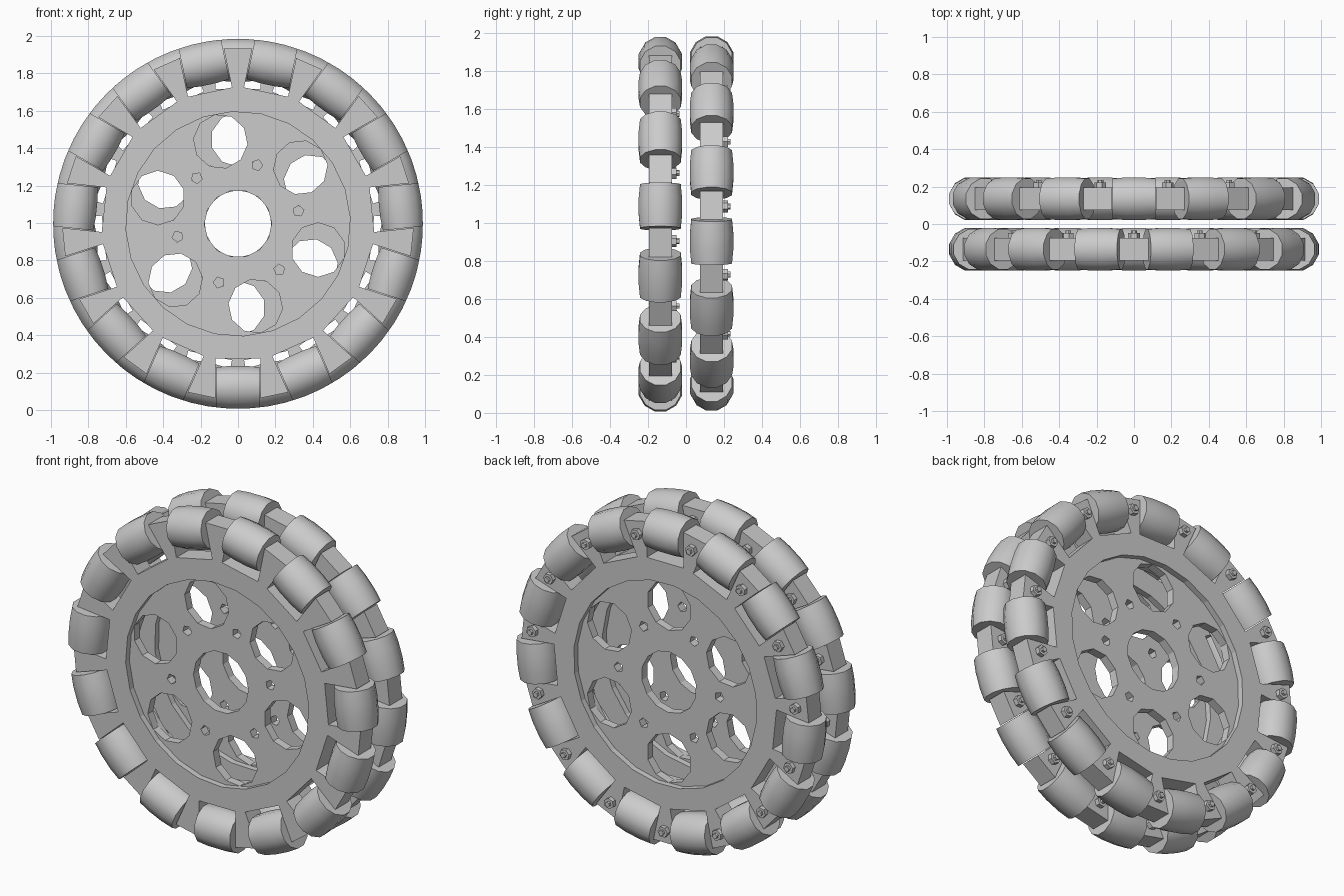
import bpy, bmesh
from math import radians, cos, sin, tau
from mathutils import Matrix, Vector

cube = bpy.data.objects.get("Cube")
if cube:
    bpy.data.objects.remove(cube, do_unlink=True)

COUNT = 15              # rollers per row
STEP = tau / COUNT
CENTRE_Z = 0.996
ROW_Y = 0.135
ROLLER_ORBIT = 0.874

grey = bpy.data.materials.new("light_grey")
grey.use_nodes = True
grey.diffuse_color = (0.6, 0.6, 0.6, 1)
grey.node_tree.nodes["Principled BSDF"].inputs["Base Color"].default_value = (0.6, 0.6, 0.6, 1)


def add_object(name, mesh, matrix):
    ob = bpy.data.objects.new(name, mesh)
    bpy.context.scene.collection.objects.link(ob)
    ob.matrix_world = matrix
    return ob


def circle(radius, sides, centre=(0, 0), turn=0.0):
    return [(centre[0] + radius * cos(turn + tau * i / sides),
             centre[1] + radius * sin(turn + tau * i / sides)) for i in range(sides)]


def polar(radius, angle):
    return radius * cos(angle), radius * sin(angle)


def plate_mesh(name, loops, thickness):
    """Flat plate from an outline and its holes, centred on local z = 0."""
    curve = bpy.data.curves.new(name + "_outline", 'CURVE')
    curve.dimensions = '2D'
    curve.fill_mode = 'BOTH'
    curve.extrude = thickness / 2
    for loop in loops:
        spline = curve.splines.new('POLY')
        spline.points.add(len(loop) - 1)
        for point, (x, y) in zip(spline.points, loop):
            point.co = (x, y, 0, 1)
        spline.use_cyclic_u = True
    temp = add_object(name + "_outline", curve, Matrix())
    bpy.context.view_layer.update()
    deps = bpy.context.evaluated_depsgraph_get()
    mesh = bpy.data.meshes.new_from_object(temp.evaluated_get(deps))
    bpy.data.objects.remove(temp, do_unlink=True)
    bm = bmesh.new()
    bm.from_mesh(mesh)
    bmesh.ops.remove_doubles(bm, verts=bm.verts, dist=0.0001)
    bmesh.ops.recalc_face_normals(bm, faces=bm.faces)
    for face in bm.faces:
        face.smooth = False
    bm.to_mesh(mesh)
    bm.free()
    mesh.name = name
    mesh.materials.clear()
    mesh.materials.append(grey)
    return mesh


def lathe_mesh(name, profile, sides):
    """Closed turned solid about local z from (radius, height) pairs."""
    bm = bmesh.new()
    rings = [[bm.verts.new((x, y, h)) for x, y in circle(r, sides, turn=tau / sides / 2)]
             for r, h in profile]
    for low, high in zip(rings, rings[1:]):
        for i in range(sides):
            j = (i + 1) % sides
            bm.faces.new((low[i], low[j], high[j], high[i]))
    bm.faces.new(rings[0])
    bm.faces.new(rings[-1])
    bmesh.ops.recalc_face_normals(bm, faces=bm.faces)
    mesh = bpy.data.meshes.new(name)
    bm.to_mesh(mesh)
    bm.free()
    mesh.materials.append(grey)
    return mesh


# Rim outline: a rectangular notch for every roller, leaving spokes between
outline = []
for k in range(COUNT):
    turn = Matrix.Rotation(STEP * k, 2)
    for point in ((0.932, -0.12), (0.72, -0.12), (0.72, 0.12), (0.932, 0.12)):
        outline.append(tuple(turn @ Vector(point)))
rim_mesh = plate_mesh("rim", [outline, circle(0.6, 24)], 0.12)

# Recessed web: bore, six large holes and six screw holes
web_loops = [circle(0.61, 24), circle(0.18, 14)]
for k in range(6):
    large = radians(24 + 60 * k)
    small = radians(-6 + 60 * k)
    web_loops.append(circle(0.145, 10, polar(0.45, large), large))
    web_loops.append(circle(0.03, 5, polar(0.33, small), small))
web_mesh = plate_mesh("web", web_loops, 0.05)

# Barrel roller and the small nut with its bolt tip
roller_mesh = lathe_mesh("roller", [(0.111, -0.116), (0.118, -0.045),
                                    (0.118, 0.045), (0.111, 0.116)], 12)
nut_mesh = lathe_mesh("nut", [(0.032, 0), (0.032, 0.028), (0.016, 0.028), (0.016, 0.042)], 6)

# Two rows, staggered by half a step
rollers = []
for row, y, turn in (("front", -ROW_Y, 78), ("back", ROW_Y, 66)):
    frame = (Matrix.Translation((0, y, CENTRE_Z)) @ Matrix.Rotation(radians(90), 4, 'X')
             @ Matrix.Rotation(radians(turn), 4, 'Z'))
    add_object(row + "_rim", rim_mesh, frame)
    add_object(row + "_web", web_mesh, frame)
    for k in range(COUNT):
        spin = frame @ Matrix.Rotation(STEP * k, 4, 'Z')
        rollers.append(add_object(f"{row}_roller_{k + 1}", roller_mesh,
                                  spin @ Matrix.Translation((ROLLER_ORBIT, 0, 0))
                                  @ Matrix.Rotation(radians(90), 4, 'X')))
        # Nuts sit on the rear face of each spoke
        spoke = frame @ Matrix.Rotation(STEP * (k + 0.5), 4, 'Z')
        add_object(f"{row}_nut_{k + 1}", nut_mesh,
                   spoke @ Matrix.Translation((0.865, 0, -0.058))
                   @ Matrix.Rotation(radians(180), 4, 'X'))

# Smooth the roller barrels, keeping their end edges sharp
bpy.ops.object.select_all(action='DESELECT')
rollers[0].select_set(True)
bpy.context.view_layer.objects.active = rollers[0]
bpy.ops.object.shade_smooth_by_angle(angle=radians(40))
